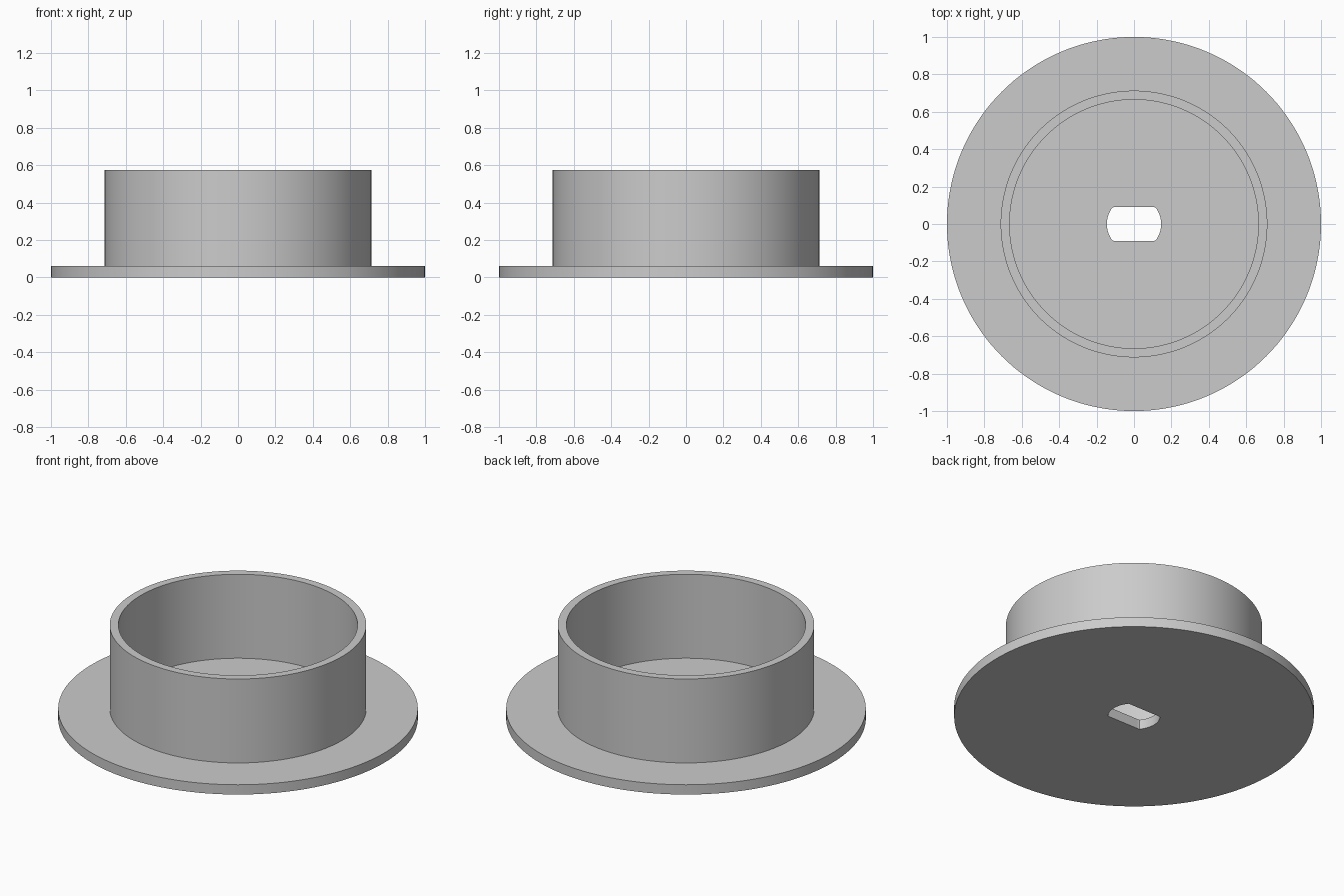
import bpy
import bmesh
from math import sin, cos, pi, radians

cube = bpy.data.objects.get("Cube")
if cube:
    bpy.data.objects.remove(cube)

SEGMENTS = 144
FLANGE_R, FLANGE_TOP = 1.0, 0.06
WALL_OUTER, WALL_INNER, WALL_TOP = 0.713, 0.665, 0.575
HOLE_R, HOLE_FLAT = 0.145, 0.09

grey = bpy.data.materials.new("plain grey")
grey.use_nodes = True
colour = (0.6, 0.6, 0.6, 1.0)
grey.diffuse_color = colour
grey.node_tree.nodes["Principled BSDF"].inputs["Base Color"].default_value = colour


def hole_radius(angle):
    """Round shaft hole with two flats, front and back."""
    return min(HOLE_R, HOLE_FLAT / max(abs(sin(angle)), 0.001))


# Closed cross-section turned around z; None marks the shaft hole edge
profile = [
    (None, 0), (FLANGE_R, 0), (FLANGE_R, FLANGE_TOP),
    (WALL_OUTER, FLANGE_TOP), (WALL_OUTER, WALL_TOP),
    (WALL_INNER, WALL_TOP), (WALL_INNER, FLANGE_TOP), (None, FLANGE_TOP),
]

bm = bmesh.new()
rings = []
for radius, z in profile:
    ring = []
    for i in range(SEGMENTS):
        a = 2 * pi * i / SEGMENTS
        r = hole_radius(a) if radius is None else radius
        ring.append(bm.verts.new((r * cos(a), r * sin(a), z)))
    rings.append(ring)

# Skin neighbouring rings, closing the section through the hole wall
for k, low in enumerate(rings):
    high = rings[(k + 1) % len(rings)]
    for i in range(SEGMENTS):
        j = (i + 1) % SEGMENTS
        bm.faces.new((low[i], low[j], high[j], high[i]))
bmesh.ops.recalc_face_normals(bm, faces=bm.faces)

mesh = bpy.data.meshes.new("flanged_cup")
bm.to_mesh(mesh)
bm.free()
mesh.materials.append(grey)
cup = bpy.data.objects.new("flanged_cup", mesh)
bpy.context.collection.objects.link(cup)

# Smooth round walls, crisp rims
bpy.ops.object.select_all(action="DESELECT")
cup.select_set(True)
bpy.context.view_layer.objects.active = cup
bpy.ops.object.shade_smooth_by_angle(angle=radians(30))
